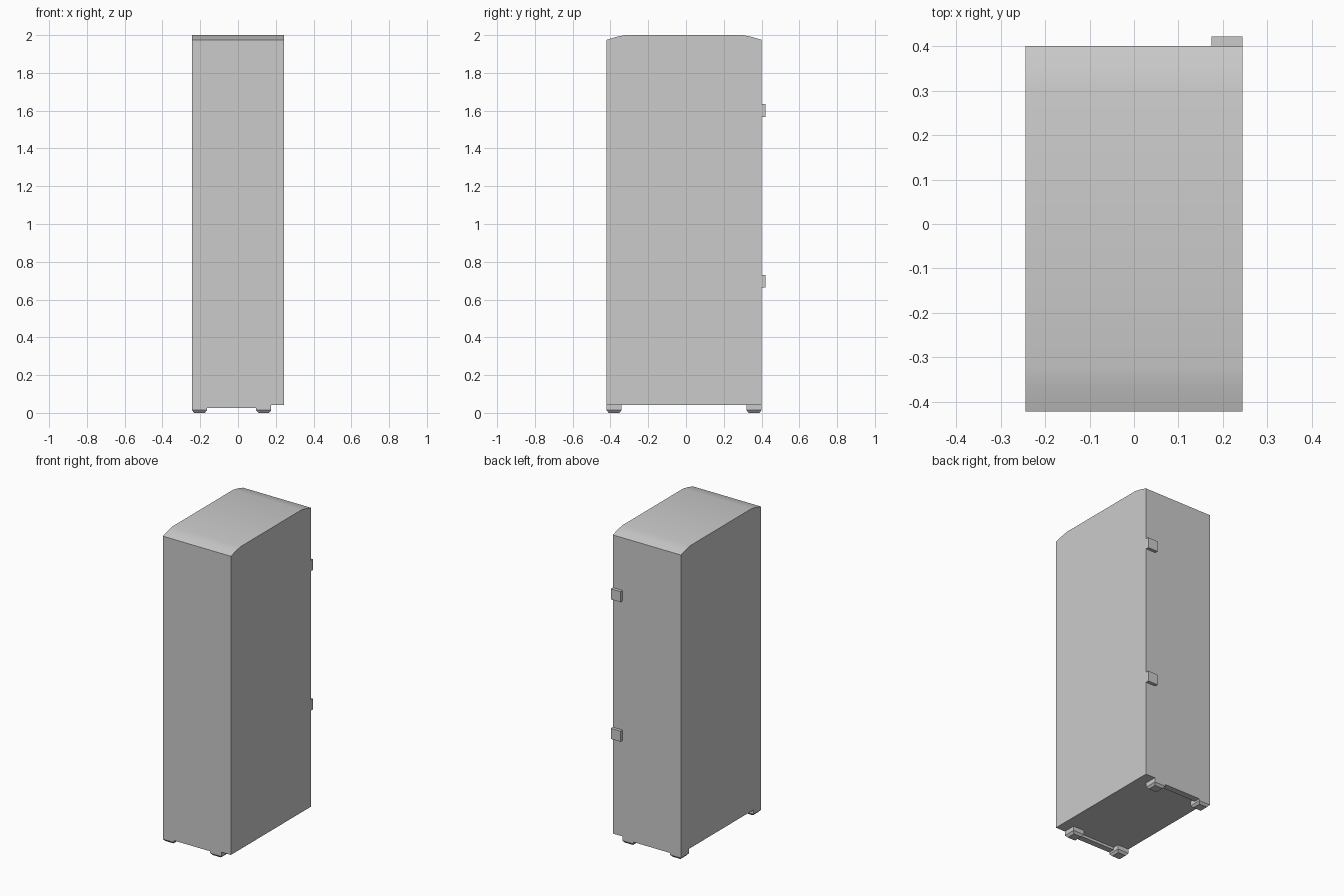
import bpy, bmesh

if "Cube" in bpy.data.objects:
    bpy.data.objects.remove(bpy.data.objects["Cube"])


def finish(name, bm):
    bmesh.ops.recalc_face_normals(bm, faces=bm.faces)
    me = bpy.data.meshes.new(name)
    bm.to_mesh(me)
    bm.free()
    ob = bpy.data.objects.new(name, me)
    bpy.context.collection.objects.link(ob)
    return ob


def loft(name, loops):
    """Closed solid through matching loops of points."""
    bm = bmesh.new()
    rings = [[bm.verts.new(p) for p in loop] for loop in loops]
    n = len(rings[0])
    for a, b in zip(rings, rings[1:]):
        for i in range(n):
            j = (i + 1) % n
            bm.faces.new((a[i], a[j], b[j], b[i]))
    bm.faces.new(rings[0])
    bm.faces.new(rings[-1])
    return finish(name, bm)


def rect(x0, x1, y0, y1, z, inset=0.0):
    x0, x1, y0, y1 = x0 + inset, x1 - inset, y0 + inset, y1 - inset
    return [(x0, y0, z), (x1, y0, z), (x1, y1, z), (x0, y1, z)]


W = 0.244           # half width
Y0, Y1 = -0.421, 0.40   # front and back faces
Z0 = 0.042          # underside

# Cabinet body: side profile with sloped, softly shaded top edges
profile = [(Y0, Z0), (Y1, Z0), (Y1, 1.975), (Y1 - 0.05, 1.99), (Y1 - 0.10, 2.0),
           (Y0 + 0.10, 2.0), (Y0 + 0.05, 1.99), (Y0, 1.975)]
body = loft("cabinet_body", [[(x, y, z) for y, z in profile] for x in (-W, W)])
bpy.context.view_layer.objects.active = body
body.select_set(True)
bpy.ops.object.shade_smooth_by_angle(angle=0.52)

# Chamfered feet, with a thin plinth rail between each pair
FOOT = 0.08
for end, ya, yb, ra, rb in (("front", Y0, Y0 + FOOT, Y0, Y0 + 0.04),
                            ("back", Y1 - FOOT, Y1, Y1 - 0.04, Y1)):
    for side, xa, xb in (("left", -W, -W + FOOT), ("right", 0.096, 0.176)):
        loft(f"{end}_{side}_foot", [rect(xa, xb, ya, yb, Z0),
                                    rect(xa, xb, ya, yb, 0.014),
                                    rect(xa, xb, ya, yb, 0.0, 0.012)])
    loft(f"{end}_plinth_rail", [rect(-W + FOOT, 0.096, ra, rb, Z0),
                                rect(-W + FOOT, 0.096, ra, rb, 0.026)])

# Hinge blocks on the back right edge
for name, z in (("lower_hinge", 0.697), ("upper_hinge", 1.60)):
    loft(name, [rect(0.174, W, Y1, 0.421, z - 0.034),
                rect(0.174, W, Y1, 0.421, z + 0.034)])
